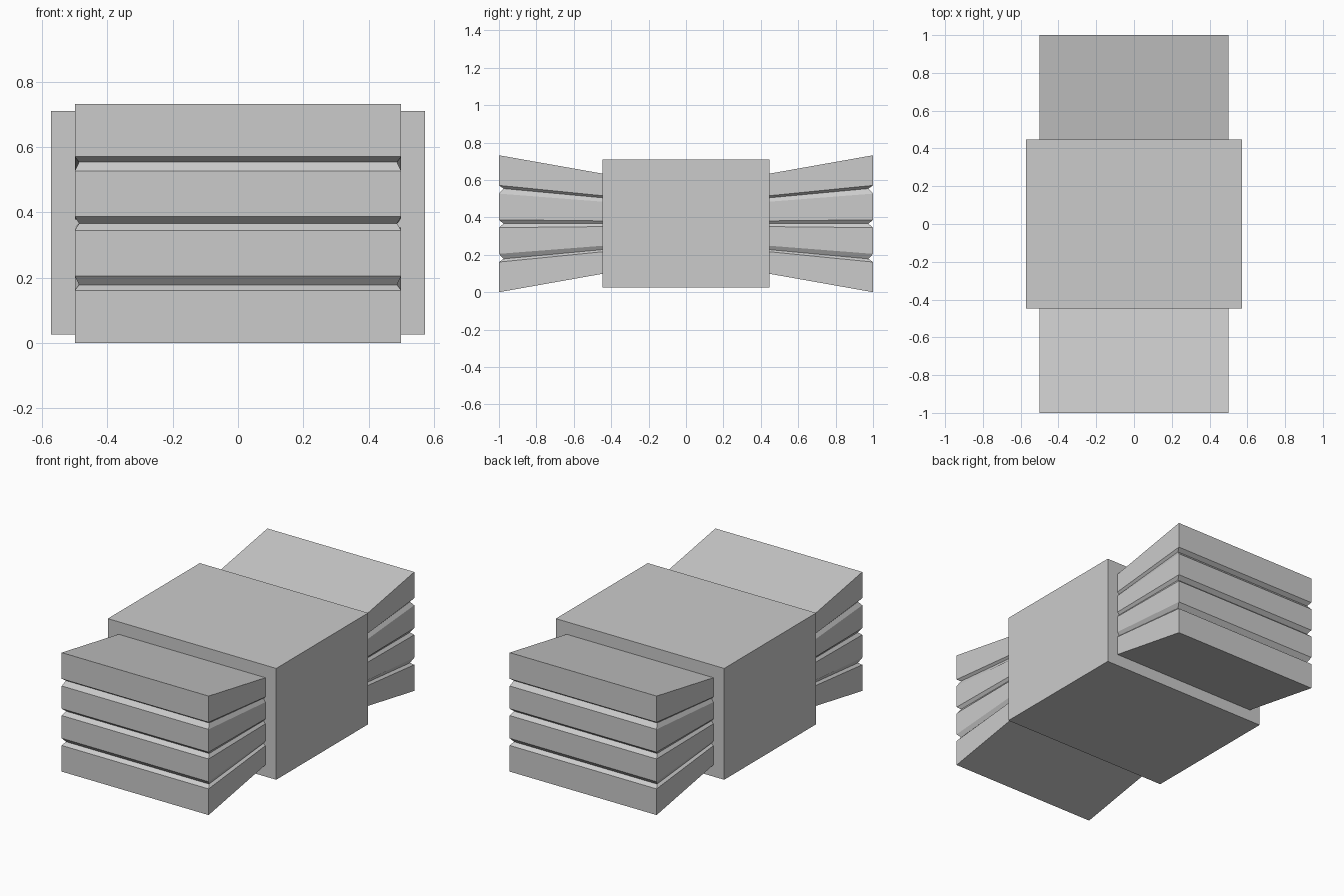
import bpy, bmesh

if "Cube" in bpy.data.objects:
    bpy.data.objects.remove(bpy.data.objects["Cube"])

MID = 0.366        # height of the middle of the stack
WAIST = 0.515      # how far the stack is squeezed at y = 0


def finish(bm, name):
    bmesh.ops.recalc_face_normals(bm, faces=bm.faces[:])
    mesh = bpy.data.meshes.new(name)
    bm.to_mesh(mesh)
    bm.free()
    ob = bpy.data.objects.new(name, mesh)
    bpy.context.collection.objects.link(ob)
    return ob


# Levels of the stack at its ends: (height, 1 if at the bottom of a groove)
levels = [(0.0, 0)]
for low, inner, high in ((0.161, 0.178, 0.205),
                         (0.345, 0.366, 0.387),
                         (0.527, 0.554, 0.571)):
    levels += [(low, 0), (inner, 1), (high, 0)]
levels.append((0.732, 0))

# Bundled stack: one loop per level, pinched towards the middle
bm = bmesh.new()
loops = []
for z, groove in levels:
    x, y = 0.5 - 0.013 * groove, 1 - 0.024 * groove
    zw = MID + (z - MID) * WAIST
    loops.append([bm.verts.new(p) for p in (
        (-x, -y, z), (x, -y, z), (x, 0, zw),
        (x, y, z), (-x, y, z), (-x, 0, zw))])
for a, b in zip(loops, loops[1:]):
    for i in range(6):
        j = (i + 1) % 6
        bm.faces.new((a[i], a[j], b[j], b[i]))
for v in (loops[0], loops[-1]):
    bm.faces.new((v[0], v[1], v[2], v[5]))
    bm.faces.new((v[5], v[2], v[3], v[4]))
finish(bm, "bundled_stack")

# Wide band wrapped around the middle
bm = bmesh.new()
bmesh.ops.create_cube(bm, size=1)
bmesh.ops.scale(bm, vec=(1.146, 0.894, 0.685), verts=bm.verts[:])
bmesh.ops.translate(bm, vec=(0, 0, 0.368), verts=bm.verts[:])
finish(bm, "wrapping_band")
